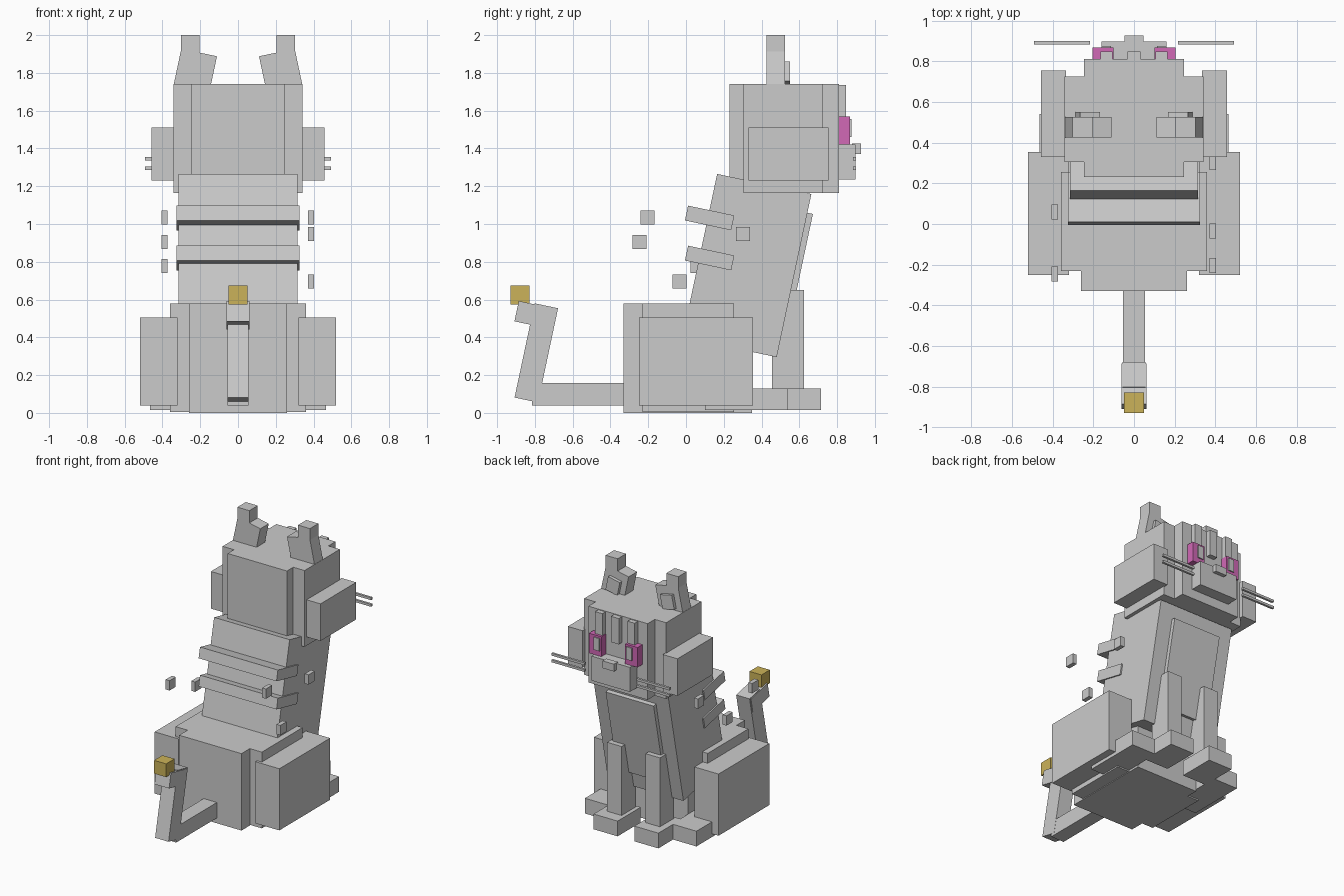
import bpy
from math import radians
from mathutils import Matrix, Vector

cube = bpy.data.objects.get("Cube")
if cube:
    bpy.data.objects.remove(cube, do_unlink=True)

LEAN = radians(12)


def material(name, color):
    mat = bpy.data.materials.new(name)
    mat.use_nodes = True
    mat.diffuse_color = (*color, 1)
    mat.node_tree.nodes["Principled BSDF"].inputs["Base Color"].default_value = (*color, 1)
    return mat


GREY = material("fur_grey", (0.6, 0.6, 0.6))
PINK = material("eye_pink", (0.64, 0.14, 0.47))
YELLOW = material("tail_yellow", (0.6, 0.45, 0.1))


def block(name, x, y, z, mat=GREY, tilt=0, axis="X"):
    """Box from its ranges on each axis, tilted about its own centre."""
    ranges = (x, y, z)
    size = Vector([hi - lo for lo, hi in ranges])
    center = Vector([(hi + lo) / 2 for lo, hi in ranges])
    bpy.ops.mesh.primitive_cube_add(size=1)
    obj = bpy.context.object
    obj.name = name
    obj.data.transform(Matrix.Translation(center) @ Matrix.Rotation(tilt, 4, axis)
                       @ Matrix.Diagonal((*size, 1)))
    obj.data.materials.append(mat)
    return obj


def pair(name, x, y, z, mat=GREY, tilt=0, axis="X"):
    """The same box on both sides of the body."""
    block("left_" + name, x, y, z, mat, tilt, axis)
    block("right_" + name, (-x[1], -x[0]), y, z, mat, -tilt if axis == "Y" else tilt, axis)


def leaning(name, half_width, center, depth, height, mat=GREY):
    """Centred box that leans towards +y, given by its middle in the side plane."""
    y, z = center
    return block(name, (-half_width, half_width), (y - depth / 2, y + depth / 2),
                 (z - height / 2, z + height / 2), mat, -LEAN)


# Hips, thighs and hind paws
block("hips_long", (-.26, .26), (-.33, .35), (0, .58))
block("hips_wide", (-.36, .36), (-.23, .255), (.005, .58))
pair("thigh", (.32, .52), (-.25, .355), (.04, .505))
pair("hind_paw", (.26, .465), (.1, .54), (.015, .13))

# Front legs
pair("front_leg", (.1, .22), (.455, .625), (.1, .65))
pair("front_paw", (.07, .27), (.44, .715), (.015, .13))

# Leaning torso with chest plate and back stripes
leaning("torso", .315, (.3225, .78), .51, .883)
leaning("chest_plate", .2, (.5755, .744), .06, .645)
for name, z in (("upper", 1.032), ("lower", .82)):
    leaning(name + "_back_stripe", .325, (.125, z), .25, .08)

# Small loose fur blocks on the flanks: side, y, z
for i, (x, y, z) in enumerate([(.387, .302, .948), (.387, -.035, .695), (.387, -.205, 1.035),
                               (-.39, -.245, .905), (-.39, .06, .778), (-.39, .4, 1.035)]):
    block(f"fur_block_{i + 1}", (x - .016, x + .016), (y - .037, y + .037), (z - .037, z + .037))

# Head and cheeks
block("head_long", (-.247, .247), (.23, .81), (1.165, 1.74))
block("head_wide", (-.342, .342), (.305, .725), (1.165, 1.74))
pair("cheek", (.335, .457), (.33, .755), (1.23, 1.51))

# Ears
pair("ear_base", (.13, .323), (.425, .525), (1.71, 1.91), tilt=-LEAN, axis="Y")
pair("ear_tip", (.203, .303), (.425, .525), (1.85, 2.0))
pair("inner_ear", (.177, .277), (.52, .55), (1.745, 1.85), tilt=-LEAN, axis="Y")

# Face
block("muzzle", (-.16, .16), (.8, .897), (1.235, 1.42))
block("nose", (-.047, .047), (.88, .926), (1.37, 1.425))
pair("eye", (.1, .203), (.8, .867), (1.42, 1.57), PINK)
pair("pupil", (.112, .16), (.85, .875), (1.46, 1.555))
pair("forehead_stripe", (.105, .165), (.8, .847), (1.55, 1.735))
block("middle_forehead_stripe", (-.032, .032), (.8, .847), (1.54, 1.735))
for name, z in (("upper", 1.345), ("lower", 1.295)):
    pair(name + "_whisker", (.217, .492), (.883, .9), (z - .009, z + .009))

# Tail
block("tail_base", (-.055, .055), (-.815, -.3), (.04, .157))
leaning("tail_rise", .056, (-.7925, .3175), .127, .51)
leaning("tail_bend", .061, (-.7975, .5175), .203, .11)
block("tail_end", (-.05, .05), (-.928, -.828), (.575, .675), YELLOW)
